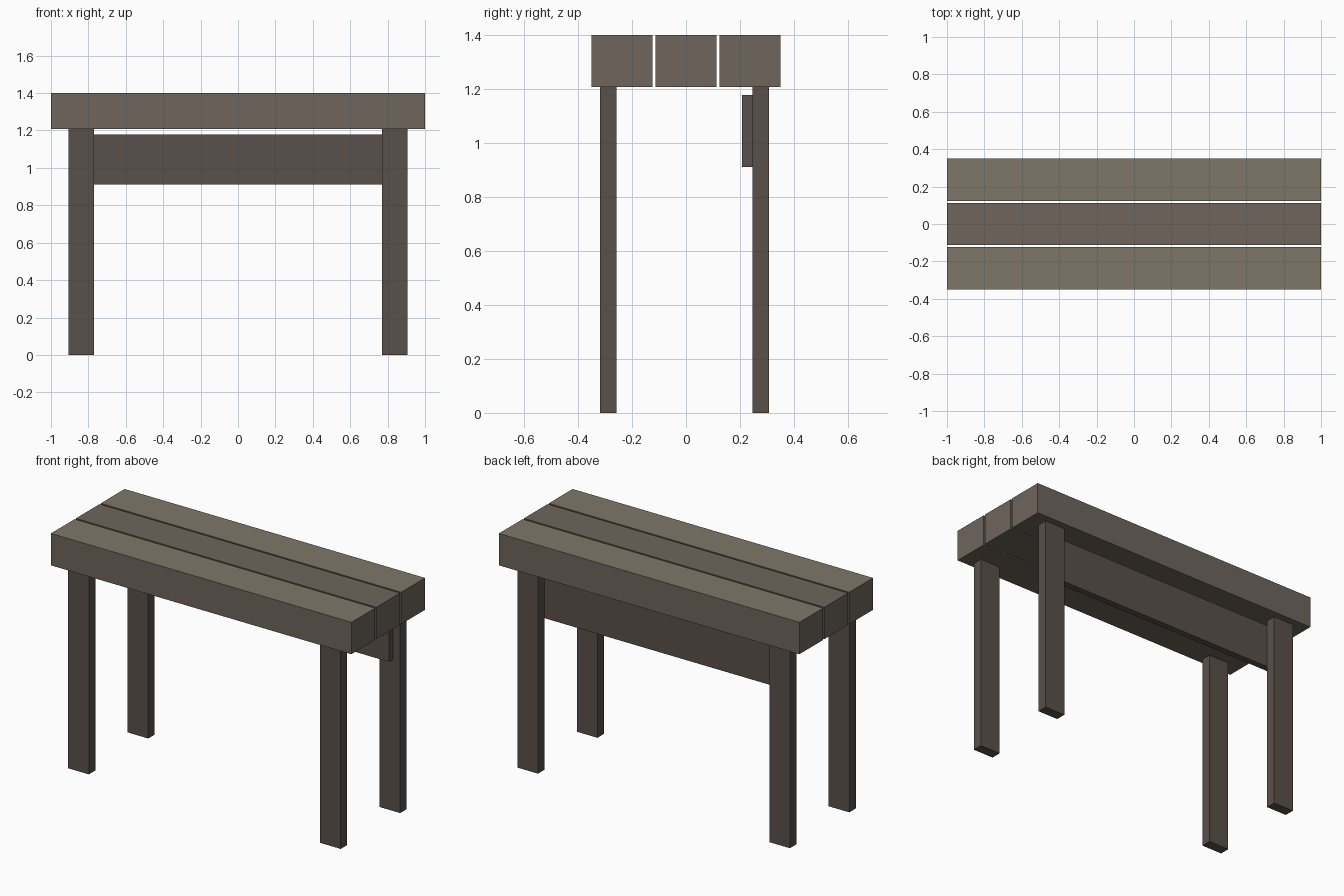
import bpy

if "Cube" in bpy.data.objects:
    bpy.data.objects.remove(bpy.data.objects["Cube"])


def material(name, rgb):
    mat = bpy.data.materials.new(name)
    mat.diffuse_color = (*rgb, 1)
    mat.use_nodes = True
    mat.node_tree.nodes["Principled BSDF"].inputs["Base Color"].default_value = mat.diffuse_color
    return mat


wood = material("wood", (0.156, 0.130, 0.107))
light_wood = material("light_wood", (0.209, 0.181, 0.138))
dark_wood = material("dark_wood", (0.100, 0.082, 0.067))


def box(name, x, y, z, mat):
    """Box from (min, max) ranges on each axis."""
    center = [(a + b) / 2 for a, b in (x, y, z)]
    size = [b - a for a, b in (x, y, z)]
    bpy.ops.mesh.primitive_cube_add(size=1, location=center)
    obj = bpy.context.object
    obj.name = name
    obj.scale = size
    bpy.ops.object.transform_apply(location=False, rotation=False, scale=True)
    obj.data.materials.append(mat)
    return obj


TOP, UNDERSIDE = 1.40, 1.208

# Seat planks, the outer two with a lighter upper face
for name, y in (("front", -0.237), ("middle", 0), ("back", 0.237)):
    plank = box(f"{name}_plank", (-1, 1), (y - 0.113, y + 0.113), (UNDERSIDE, TOP), wood)
    if name != "middle":
        plank.data.materials.append(light_wood)
        for face in plank.data.polygons:
            if face.normal.z > 0.9:
                face.material_index = 1

# Legs
for side, x in (("left", -0.8385), ("right", 0.8385)):
    for end, y in (("front", -0.288), ("back", 0.277)):
        box(f"{end}_{side}_leg", (x - 0.0685, x + 0.0685), (y - 0.031, y + 0.031),
            (0, UNDERSIDE), dark_wood)

# Apron board fixed to the inside of the back legs
box("back_apron", (-0.86, 0.86), (0.207, 0.246), (0.912, 1.178), dark_wood)
